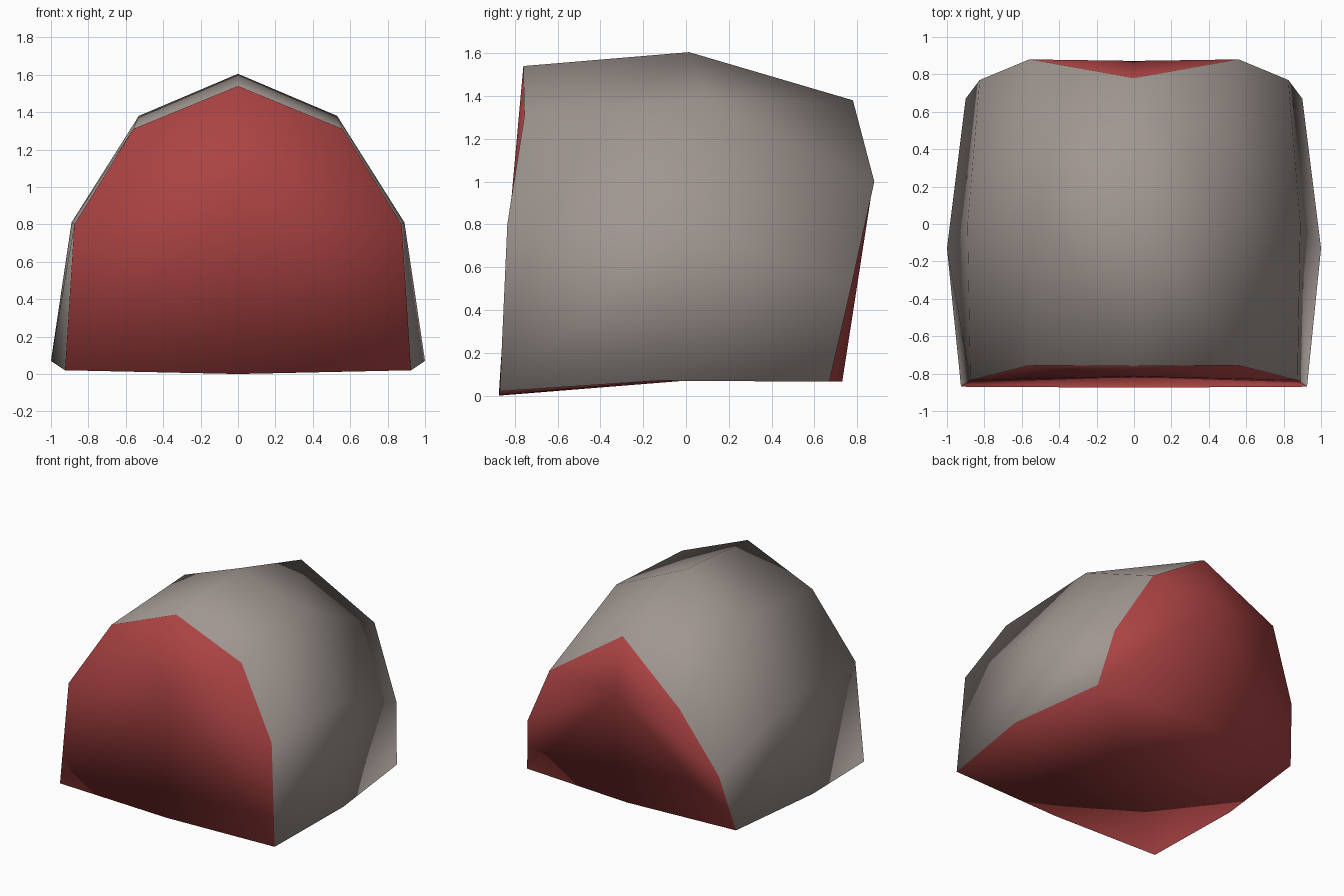
import bpy
import bmesh

if "Cube" in bpy.data.objects:
    bpy.data.objects.remove(bpy.data.objects["Cube"])


def make_material(name, rgb):
    mat = bpy.data.materials.new(name)
    mat.diffuse_color = (*rgb, 1.0)
    mat.use_nodes = True
    mat.node_tree.nodes["Principled BSDF"].inputs["Base Color"].default_value = mat.diffuse_color
    return mat


# Half cross-sections, from bottom centre round the right side to top centre
FRONT = [(0, -0.875, 0.0), (0.925, -0.87, 0.02), (0.875, -0.835, 0.80),
         (0.56, -0.755, 1.31), (0, -0.76, 1.54)]
MIDDLE = [(0, 0.0, 0.07), (1.0, -0.13, 0.07), (0.89, 0.0, 0.81),
          (0.53, 0.10, 1.38), (0, 0.015, 1.605)]
BACK = [(0, 0.73, 0.065), (0.90, 0.67, 0.065), (0.825, 0.77, 0.50),
        (0.56, 0.88, 1.0), (0, 0.78, 1.38)]
FRONT_CENTRE = (0, -0.815, 0.93)
BACK_CENTRE = (0, 0.872, 0.98)

GREY, RED = 0, 1
bm = bmesh.new()


def ring(half):
    """Mirror a half section into a closed ring of eight vertices."""
    pts = half + [(-x, y, z) for x, y, z in reversed(half[1:-1])]
    return [bm.verts.new(p) for p in pts]


def face(verts, material):
    f = bm.faces.new(verts)
    f.material_index = material
    f.smooth = True


rings = [ring(s) for s in (FRONT, MIDDLE, BACK)]

# Wrapping skin: grey sides and top, red underside
for a, b in zip(rings, rings[1:]):
    for i in range(8):
        j = (i + 1) % 8
        face((a[i], a[j], b[j], b[i]), RED if i in (0, 7) else GREY)

# Red end caps, four quads around a centre point
for loop, centre in ((rings[0], FRONT_CENTRE), (rings[2], BACK_CENTRE)):
    c = bm.verts.new(centre)
    for i in range(0, 8, 2):
        face((c, loop[i], loop[i + 1], loop[(i + 2) % 8]), RED)

bmesh.ops.recalc_face_normals(bm, faces=bm.faces)
mesh = bpy.data.meshes.new("rounded_block")
bm.to_mesh(mesh)
bm.free()

mesh.materials.append(make_material("warm_grey", (0.35, 0.305, 0.28)))
mesh.materials.append(make_material("brick_red", (0.41, 0.056, 0.056)))

obj = bpy.data.objects.new("rounded_block", mesh)
bpy.context.collection.objects.link(obj)
